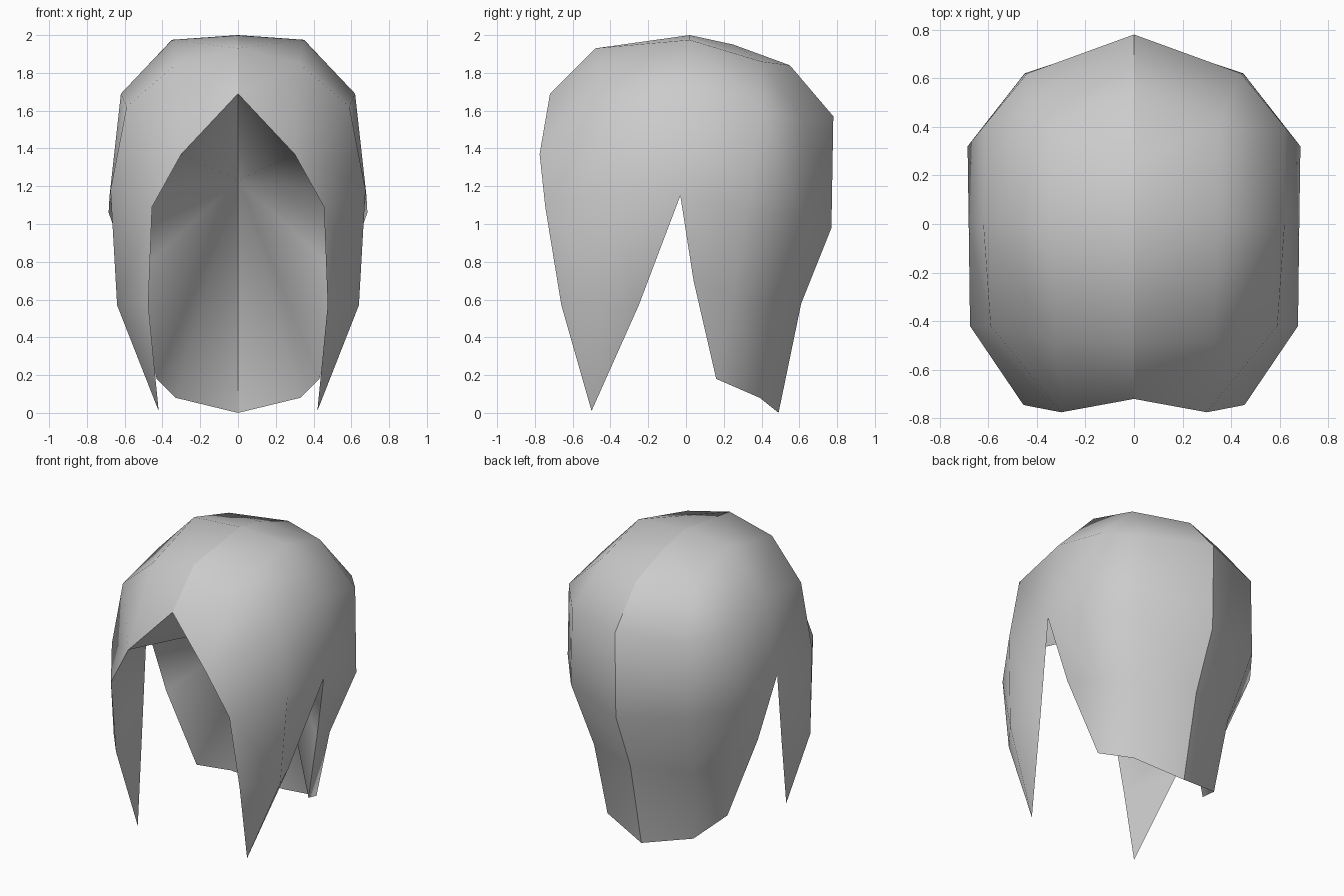
import bpy
import bmesh
from mathutils import Vector

cube = bpy.data.objects.get("Cube")
if cube:
    bpy.data.objects.remove(cube, do_unlink=True)

# One grey for the whole model
grey = bpy.data.materials.new("hair_grey")
grey.use_nodes = True
colour = (0.6, 0.6, 0.6, 1)
grey.diffuse_color = colour
grey.node_tree.nodes["Principled BSDF"].inputs["Base Color"].default_value = colour

# Shared corner points: front lock tip, notch top, back lower corner
tip = (.42, -.50, .01)
notch = (.68, -.03, 1.15)
corner = (.43, .16, .18)

# Strands of the left half, each running from the crown down to the hem;
# repeated points pinch a strip to a triangle
peak, brow, cheek, jaw = (0, -.72, 1.69), (.30, -.775, 1.37), (.455, -.745, 1.09), (.475, -.66, .57)
hairline = [peak, brow, brow, cheek, jaw, tip]
temple = [(0, -.48, 1.93), (.325, -.48, 1.85), (.59, -.42, 1.62),
          (.675, -.42, 1.18), (.64, -.45, .57), tip]
crown = [(0, .02, 2), (.35, .02, 1.975), (.62, 0, 1.69), notch]
notch_front = crown + [(.56, -.25, .57), tip]
notch_back = crown + [(.58, .04, .70), corner]
behind_ear = [(0, .55, 1.84), (.35, .40, 1.86), (.62, .40, 1.60),
              (.685, .32, 1.06), (.53, .25, .63), corner]
upper_crown = [(0, .25, 1.95)] + behind_ear[1:]
nape_top, back_top = (0, .78, 1.57), (.44, .62, 1.55)
back_side = [nape_top, back_top, back_top, (.45, .62, 1.03), (.37, .48, .58), (.33, .39, .08)]
back_centre = [nape_top] * 3 + [(0, .77, .98), (0, .61, .58), (0, .49, 0)]


def strip(bm, points, a, b):
    """Fill the band between two neighbouring strands."""
    for i in range(len(a) - 1):
        loop = list(dict.fromkeys((a[i], a[i + 1], b[i + 1], b[i])))
        if len(loop) > 2:
            for p in loop:
                if p not in points:
                    points[p] = bm.verts.new(Vector(p))
            bm.faces.new([points[p] for p in loop])


def build(name, bands):
    """Make a smooth half from strand bands and mirror it, unwelded at the parting."""
    bm = bmesh.new()
    points = {}
    for strands in bands:
        for a, b in zip(strands, strands[1:]):
            strip(bm, points, a, b)
    for f in bm.faces:
        f.smooth = True
    mesh = bpy.data.meshes.new(name)
    bm.to_mesh(mesh)
    bm.free()
    mesh.materials.append(grey)
    obj = bpy.data.objects.new(name, mesh)
    bpy.context.collection.objects.link(obj)
    obj.modifiers.new("mirror", 'MIRROR').use_mirror_merge = False


# Outer hair
build("hair_shell", [(hairline, temple, notch_front),
                     (notch_back, upper_crown, behind_ear, back_side, back_centre)])

# Inner lining: a fan from the hollow to the hem, and the inside of the front lock
hollow = (0, .37, 1.23)
hem = [peak, brow] + notch_back[3:] + [back_side[-1], back_centre[-1]]
build("hair_lining", [([hollow] * len(hem), hem),
                      ([notch] + notch_front[3:], [brow, cheek, jaw, tip])])
